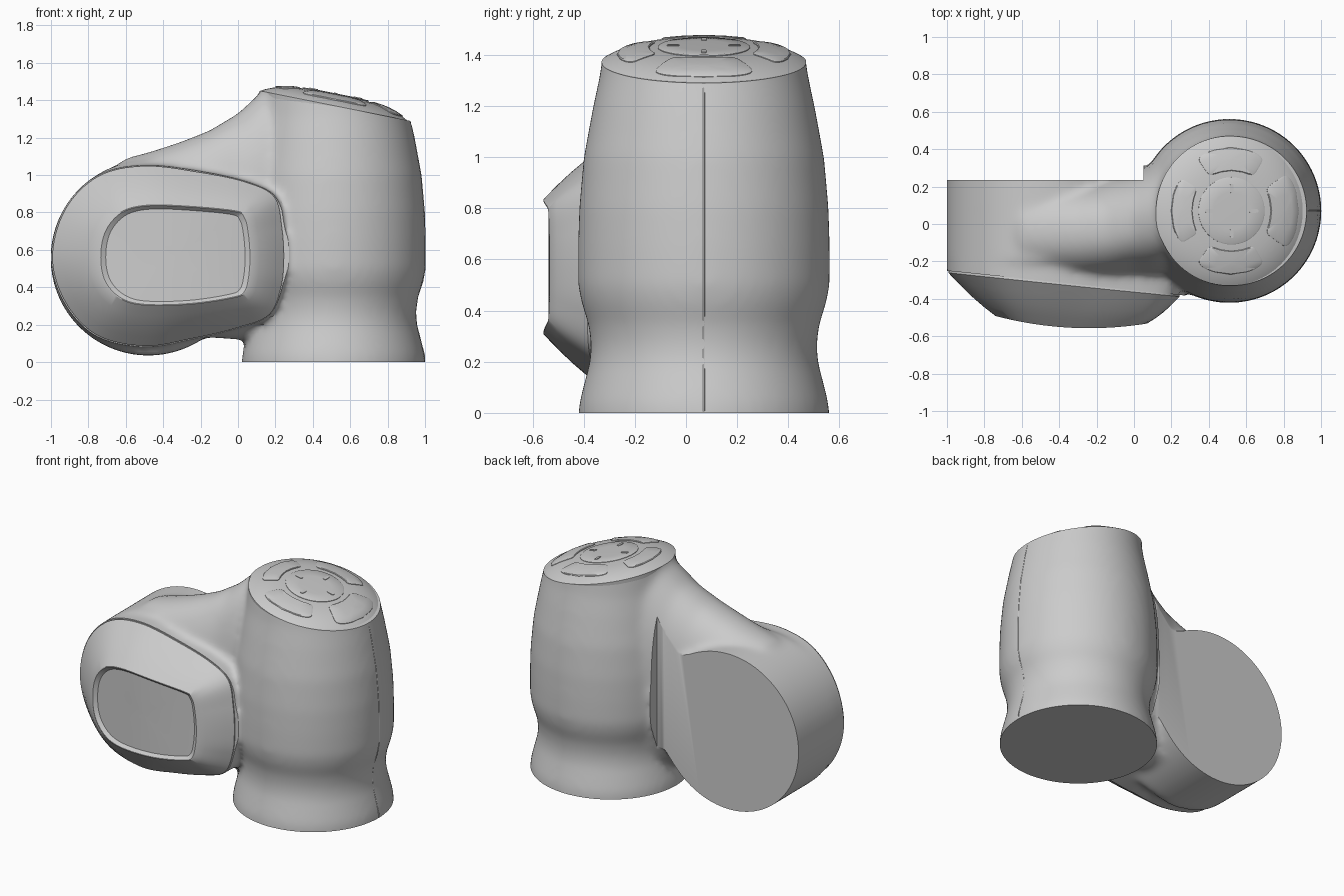
import bpy, bmesh, math
from mathutils import Vector, Matrix

if "Cube" in bpy.data.objects:
    bpy.data.objects.remove(bpy.data.objects["Cube"])

CX, CY = 0.51, 0.07            # column axis
SLOPE = 0.2                    # tilt of the column top
TOP_Z = 1.372


def loft(name, loops, matrix=None, smooth=True):
    """Skin equal-length closed loops and cap both ends."""
    bm = bmesh.new()
    rows = [[bm.verts.new(p) for p in loop] for loop in loops]
    n = len(rows[0])
    for a, b in zip(rows, rows[1:]):
        for i in range(n):
            j = (i + 1) % n
            bm.faces.new((a[i], a[j], b[j], b[i]))
    bm.faces.new(rows[0])
    bm.faces.new(rows[-1])
    bmesh.ops.recalc_face_normals(bm, faces=bm.faces)
    mesh = bpy.data.meshes.new(name)
    bm.to_mesh(mesh)
    bm.free()
    if matrix:
        mesh.transform(matrix)
    ob = bpy.data.objects.new(name, mesh)
    bpy.context.collection.objects.link(ob)
    if smooth:
        shade(ob)
    return ob


def activate(ob):
    bpy.ops.object.select_all(action='DESELECT')
    ob.select_set(True)
    bpy.context.view_layer.objects.active = ob


def shade(ob, angle=32):
    activate(ob)
    bpy.ops.object.shade_smooth_by_angle(angle=math.radians(angle))


def circle(r, n=96):
    return [(r * math.cos(2 * math.pi * i / n), r * math.sin(2 * math.pi * i / n)) for i in range(n)]


def superellipse(e, n=64):
    def p(v):
        return math.copysign(abs(v) ** (2 / e), v)
    return [(p(x), p(y)) for x, y in circle(1, n)]


def spline(pts, steps=8):
    """Closed Catmull-Rom curve through 2D points."""
    out, n = [], len(pts)
    for i in range(n):
        a, b, c, d = (Vector(pts[(i + k) % n]) for k in (-1, 0, 1, 2))
        for s in range(steps):
            t = s / steps
            out.append(0.5 * (2 * b + (c - a) * t + (2 * a - 5 * b + 4 * c - d) * t * t
                              + (3 * b - a - 3 * c + d) * t ** 3))
    return out


def seam_y(x):
    return -0.25 - 0.104 * (x + 1)


def face_y(x):
    return -0.557 + 0.26 * (x + 0.24) ** 2


def top_z(x):
    return TOP_Z - SLOPE * (x - CX)


# Outlines of the front cover (x, z): seam edge and raised rim
outer = spline([(-1, .56), (-.93, .82), (-.75, 1.0), (-.5, 1.055), (-.2, 1.02), (.05, .965),
                (.2, .885), (.24, .72), (.25, .55), (.235, .4), (.17, .25), (0, .18),
                (-.25, .12), (-.5, .08), (-.76, .14), (-.93, .32)])
inner = spline([(-.74, .56), (-.715, .7), (-.63, .8), (-.5, .838), (-.3, .836), (-.02, .81),
                (.04, .775), (.062, .68), (.07, .56), (.062, .45), (.04, .375), (-.02, .345),
                (-.25, .31), (-.5, .305), (-.63, .34), (-.715, .43)])

# Rough volumes of the housing: column, side drum, cover base, neck
column_profile = [(-.15, .492), (.03, .49), (.12, .467), (.2, .446), (.27, .441), (.35, .452),
                  (.43, .479), (.5, .492), (.65, .492), (.8, .488), (1, .47), (1.2, .433),
                  (1.32, .407), (1.6, .37)]
column = loft("housing", [[(CX + x, CY + y, z) for x, y in circle(r)] for z, r in column_profile])
drum = loft("drum", [[(-.48 + x, y, .557 + z) for x, z in circle(.522)] for y in (.32, -.2)])
cover_base = loft("cover_base", [[(p.x, .1, p.y) for p in outer],
                                 [(p.x, seam_y(p.x) - .07, p.y) for p in outer]])
neck_sections = [  # x, z low, z high, y centre, half width
    (-.8, .35, .93, -.04, .24), (-.6, .25, 1.09, -.04, .27), (-.45, .2, 1.13, -.04, .28),
    (-.3, .16, 1.18, -.04, .28), (-.15, .13, 1.24, -.03, .28), (0, .12, 1.33, 0, .28),
    (.13, .12, 1.45, .03, .3), (.35, .15, 1.42, .05, .3)]
neck = loft("neck", [[(x, cy + hw * u, (lo + hi) / 2 + (hi - lo) / 2 * v)
                      for u, v in superellipse(2.3)] for x, lo, hi, cy, hw in neck_sections])

# Fuse them with soft fillets
activate(column)
for ob in (drum, cover_base, neck):
    ob.select_set(True)
bpy.ops.object.join()
housing = column
rem = housing.modifiers.new("fuse", 'REMESH')
rem.mode = 'VOXEL'
rem.voxel_size = 0.02
soft = housing.modifiers.new("fillet", 'SMOOTH')
soft.factor = 0.5
soft.iterations = 18
for name in ("fuse", "fillet"):
    bpy.ops.object.modifier_apply(modifier=name)


# Crisp flat cuts: base, drum back, cover seam, tilted top
def block(name, xy, low, high):
    return loft(name, [[(x, y, low(x)) for x, y in xy], [(x, y, high(x)) for x, y in xy]], smooth=False)


cutters = [
    block("base_cutter", [(-1.5, -1), (1.5, -1), (1.5, 1), (-1.5, 1)], lambda x: -.5, lambda x: 0),
    block("back_cutter", [(-1.3, .235), (.05, .235), (.05, .7), (-1.3, .7)], lambda x: -.2, lambda x: 1.7),
    block("seam_cutter", [(-1.3, seam_y(-1.3)), (.33, seam_y(.33)), (.33, -.9), (-1.3, -.9)],
          lambda x: -.2, lambda x: 1.3),
    block("top_cutter", [(-.1, -.7), (1.3, -.7), (1.3, .8), (-.1, .8)], top_z, lambda x: 2)]
for c in cutters:
    c.hide_render = True
    activate(housing)
    m = housing.modifiers.new("cut", 'BOOLEAN')
    m.operation = 'DIFFERENCE'
    m.solver = 'EXACT'
    m.object = c
    bpy.ops.object.modifier_apply(modifier="cut")
for c in cutters:
    bpy.data.objects.remove(c)
shade(housing)

# Front cover: groove, sloped skirt, rim, recessed panel
mid = Vector((-.33, .57))


def skirt(t, bulge=0.0):
    loop = []
    for o, i in zip(outer, inner):
        p = o.lerp(i, t)
        y = seam_y(o.x) * (1 - t) + face_y(i.x) * t - bulge
        loop.append((p.x, y, p.y))
    return loop


def panel(s, depth):
    pts = [mid + (p - mid) * s for p in inner]
    return [(p.x, face_y(p.x) + depth, p.y) for p in pts]


groove = [(p[0], p[1] + .012, p[2]) for p in skirt(.04)]
back = [(p[0], p[1] + .05, p[2]) for p in skirt(.04)]
loft("front_cover", [back, groove, skirt(.03, .004), skirt(.25, .01), skirt(.5, .014), skirt(.75, .01),
                     skirt(1), panel(.985, 0), panel(.92, .02)]
     + [panel(s, .02) for s in (.7, .45, .2, .03)])

# Tilted domed cap on the column
cap_frame = Matrix.Translation((CX, CY, TOP_Z)) @ Matrix.Rotation(math.atan(SLOPE), 4, 'Y')


def dome(r):
    return .06 * (1 - (r / .4) ** 4)


def disc(name, radii_lifts):
    loft(name, [[(x, y, dome(r) + h) for x, y in circle(r)] for r, h in radii_lifts], cap_frame)


disc("top_cap", [(.395, -.03), (.4, 0), (.39, 0), (.37, 0), (.34, 0), (.3, 0), (.25, 0), (.18, 0),
                 (.1, 0), (.01, 0)])
disc("centre_button", [(.18, -.01), (.18, .003), (.175, .006), (.1, .006), (.01, .006)])

# Four arc-shaped buttons and four small slots around the centre
for k, r_out in enumerate((.375, .34, .325, .34)):
    turn = k * math.pi / 2
    r_in = .215

    def arc(s, h):
        loop = []
        for u, v in superellipse(6):
            r = (r_in + r_out) / 2 + s * v * (r_out - r_in) / 2
            a = turn + s * u * math.radians(33)
            loop.append((r * math.cos(a), r * math.sin(a), dome(r) + h))
        return loop
    loft("arc_button", [arc(1, -.01), arc(1, .003), arc(.95, .006), arc(.5, .006), arc(.05, .006)], cap_frame)
    slot = [(.12 + .024 * u, .01 * v) for u, v in superellipse(4, 24)]
    loft("slot_mark", [[(x, y, z) for x, y in slot] for z in (.05, .069)],
         cap_frame @ Matrix.Rotation(turn, 4, 'Z'))

# Fine parting line down the column's outer side
line = bpy.data.curves.new("parting_line", 'CURVE')
line.dimensions = '3D'
line.bevel_depth = 0.004
pts = [(0.005, .489)] + column_profile[1:-2] + [(1.27, .417)]
sp = line.splines.new('POLY')
sp.points.add(len(pts) - 1)
for point, (z, r) in zip(sp.points, pts):
    point.co = (CX + r - .003, CY, z, 1)
bpy.context.collection.objects.link(bpy.data.objects.new("parting_line", line))
